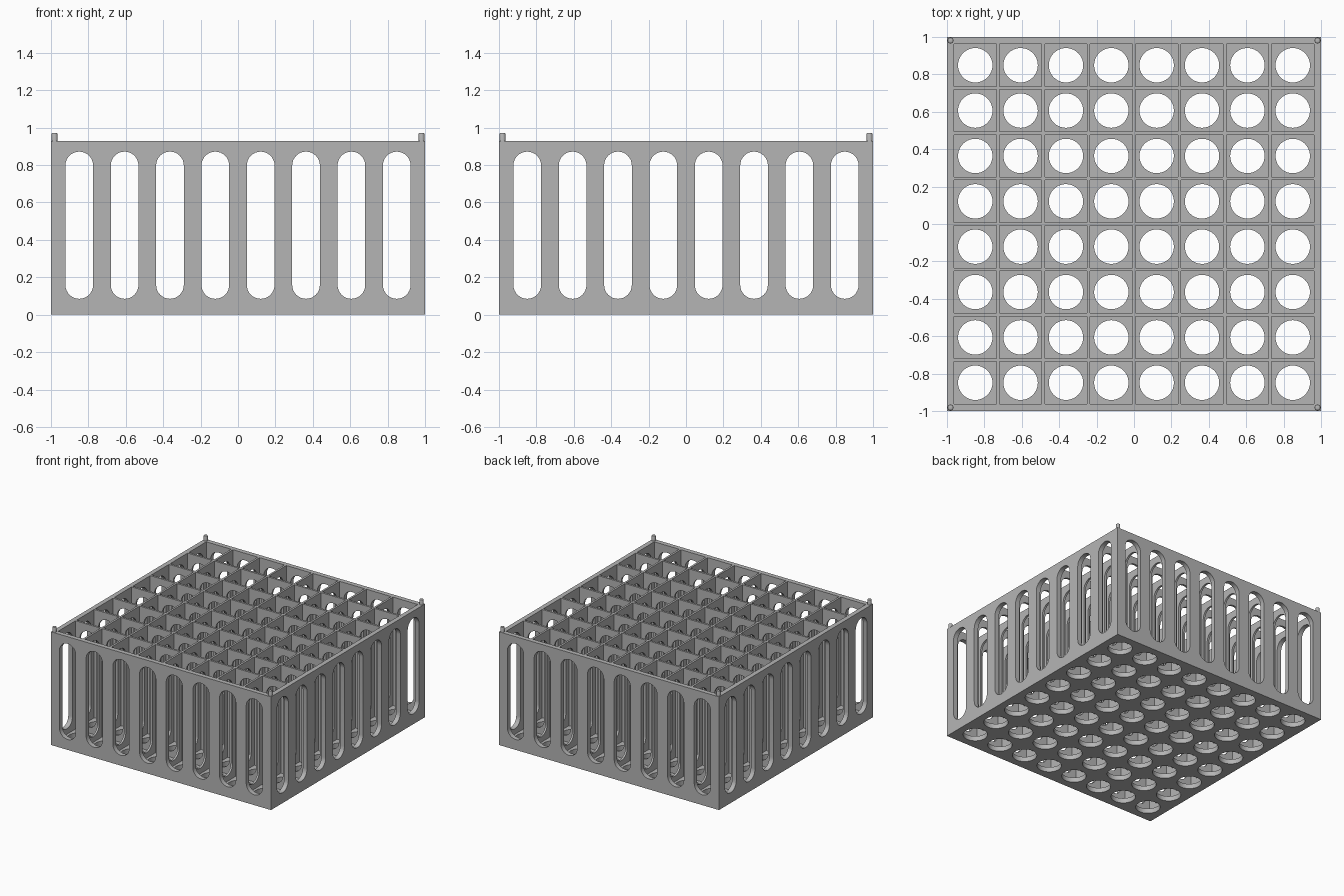
import bpy, bmesh, math
from mathutils import Matrix, Vector

old = bpy.data.objects.get("Cube")
if old:
    bpy.data.objects.remove(old, do_unlink=True)

N = 8                    # compartments per side
PITCH = 0.2425
CELL = 0.226             # clear width of a compartment
HEIGHT = 0.93
FLOOR = 0.04
HOLE_R = 0.092
SLOT_R = 0.074
SLOT_LOW, SLOT_HIGH = 0.085, 0.872
CENTRES = [(i - (N - 1) / 2) * PITCH for i in range(N)]

grey = bpy.data.materials.new("plain_grey")
grey.use_nodes = True
colour = (0.46, 0.46, 0.46, 1)
grey.diffuse_color = colour
grey.node_tree.nodes["Principled BSDF"].inputs["Base Color"].default_value = colour


def make_object(name, bm):
    bmesh.ops.recalc_face_normals(bm, faces=bm.faces)
    mesh = bpy.data.meshes.new(name)
    bm.to_mesh(mesh)
    bm.free()
    mesh.materials.append(grey)
    obj = bpy.data.objects.new(name, mesh)
    bpy.context.collection.objects.link(obj)
    return obj


def add_box(bm, centre, size):
    matrix = Matrix.Translation(centre) @ Matrix.Diagonal((*size, 1))
    bmesh.ops.create_cube(bm, size=1, matrix=matrix)


def add_slot(bm, x, steps=16):
    """Upright capsule prism running right through along y."""
    profile = []
    for z, start in ((SLOT_HIGH - SLOT_R, 0), (SLOT_LOW + SLOT_R, math.pi)):
        for k in range(steps + 1):
            a = start + math.pi * k / steps
            profile.append((x + SLOT_R * math.cos(a), -1.2, z + SLOT_R * math.sin(a)))
    face = bm.faces.new([bm.verts.new(p) for p in profile])
    extruded = bmesh.ops.extrude_face_region(bm, geom=[face])["geom"]
    verts = [g for g in extruded if isinstance(g, bmesh.types.BMVert)]
    bmesh.ops.translate(bm, verts=verts, vec=(0, 2.4, 0))


def smooth(obj):
    bpy.ops.object.select_all(action="DESELECT")
    obj.select_set(True)
    bpy.context.view_layer.objects.active = obj
    bpy.ops.object.shade_smooth_by_angle(angle=math.radians(30))


# Solid block that becomes the crate
bm = bmesh.new()
add_box(bm, (0, 0, HEIGHT / 2), (2, 2, HEIGHT))
crate = make_object("divided_crate", bm)

# Compartments, open at the top
cells = bmesh.new()
for x in CENTRES:
    for y in CENTRES:
        add_box(cells, (x, y, FLOOR + 0.5), (CELL, CELL, 1))

# Round holes in the floor
holes = bmesh.new()
for x in CENTRES:
    for y in CENTRES:
        bmesh.ops.create_cone(holes, cap_ends=True, segments=40, radius1=HOLE_R,
                              radius2=HOLE_R, depth=0.2,
                              matrix=Matrix.Translation((x, y, FLOOR / 2)))

# Slots through every wall and divider, in both directions
slots_y, slots_x = bmesh.new(), bmesh.new()
for c in CENTRES:
    add_slot(slots_y, c)
    add_slot(slots_x, c)
bmesh.ops.rotate(slots_x, verts=slots_x.verts, cent=(0, 0, 0),
                 matrix=Matrix.Rotation(math.pi / 2, 3, "Z"))

cutters = [make_object(name, b) for name, b in (
    ("compartment_cutter", cells), ("floor_hole_cutter", holes),
    ("slot_cutter_front", slots_y), ("slot_cutter_side", slots_x))]
for cutter in cutters:
    cutter.hide_render = True
    mod = crate.modifiers.new(cutter.name, "BOOLEAN")
    mod.operation = "DIFFERENCE"
    mod.solver = "EXACT"
    mod.object = cutter

# Bake the cuts and discard the cutters
depsgraph = bpy.context.evaluated_depsgraph_get()
baked = bpy.data.meshes.new_from_object(crate.evaluated_get(depsgraph))
crate.modifiers.clear()
crate.data = baked
for cutter in cutters:
    bpy.data.objects.remove(cutter, do_unlink=True)
smooth(crate)

# Chamfered stacking pegs on the four corners
for side, sx in (("left", 1), ("right", -1)):
    for end, sy in (("front", -1), ("back", 1)):
        bm = bmesh.new()
        bmesh.ops.create_cone(bm, cap_ends=True, segments=12, radius1=0.016,
                              radius2=0.016, depth=0.06,
                              matrix=Matrix.Translation((sx * 0.981, sy * 0.981, 0.942)))
        rim = [e for e in bm.edges if all(v.co.z > 0.96 for v in e.verts)]
        bmesh.ops.bevel(bm, geom=rim, offset=0.006, segments=2, profile=0.5,
                        affect="EDGES")
        smooth(make_object(f"{end}_{side}_peg", bm))
